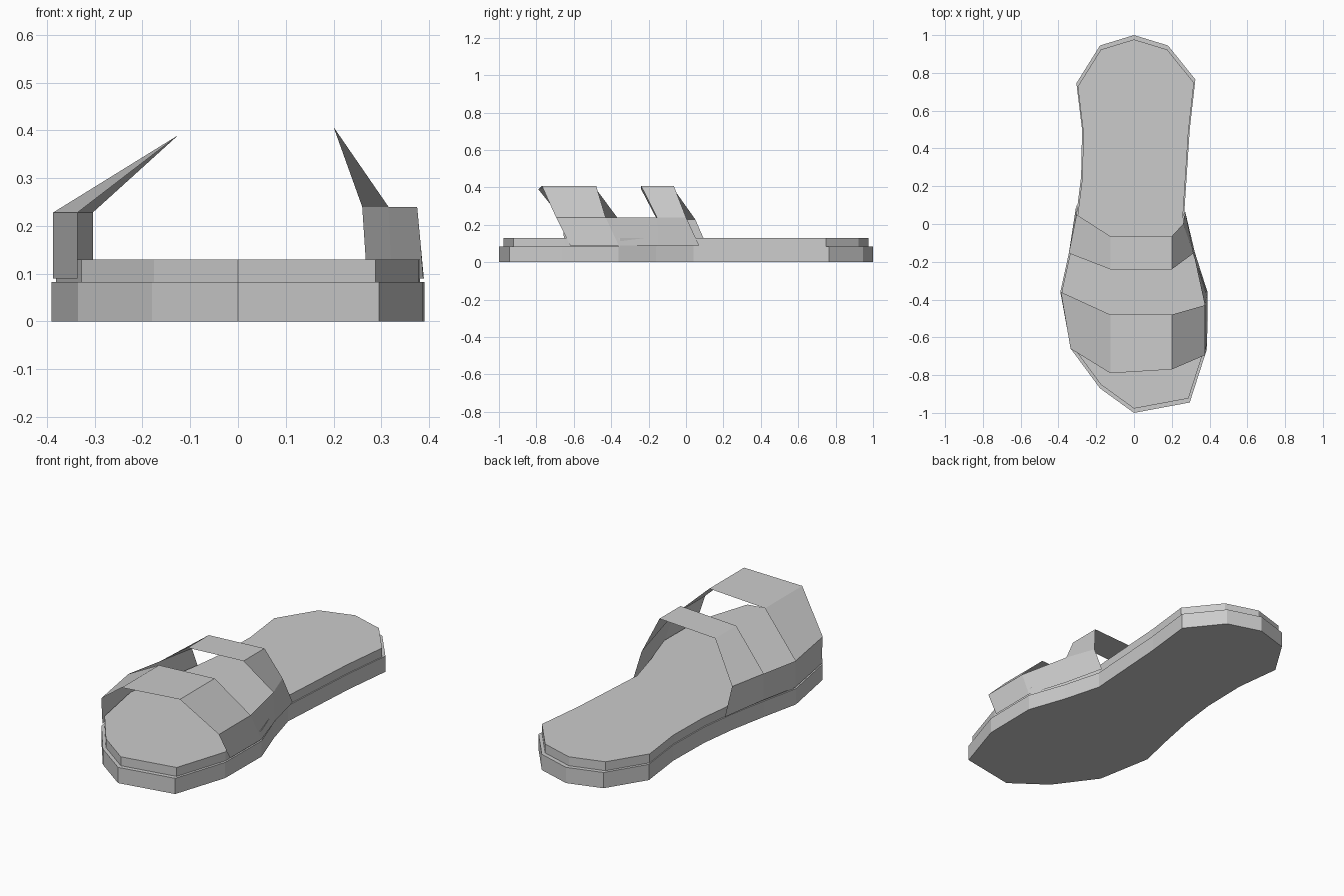
import bpy, bmesh

if "Cube" in bpy.data.objects:
    bpy.data.objects.remove(bpy.data.objects["Cube"])

def make_object(name, bm):
    mesh = bpy.data.meshes.new(name)
    bm.to_mesh(mesh)
    bm.free()
    obj = bpy.data.objects.new(name, mesh)
    bpy.context.collection.objects.link(obj)
    return obj

# Foot-shaped outline, counter-clockwise from the toe
OUTLINE = [(0, -1), (.295, -.945), (.387, -.66), (.39, -.36), (.32, -.16),
           (.265, .04), (.295, .5), (.325, .765), (.18, .945), (0, 1),
           (-.18, .945), (-.305, .745), (-.275, .5), (-.28, .25),
           (-.305, .05), (-.345, -.155), (-.39, -.36), (-.335, -.66), (-.18, -.87)]

def slab(name, scale, z0, z1):
    bm = bmesh.new()
    base = bm.faces.new([bm.verts.new((x * scale, y * scale, z0)) for x, y in OUTLINE])
    top = bmesh.ops.extrude_face_region(bm, geom=[base], use_keep_orig=True)
    moved = [g for g in top["geom"] if isinstance(g, bmesh.types.BMVert)]
    bmesh.ops.translate(bm, verts=moved, vec=(0, 0, z1 - z0))
    bmesh.ops.recalc_face_normals(bm, faces=bm.faces[:])
    return make_object(name, bm)

# Sole and slightly inset footbed
slab("sole", 1.0, 0, .083)
slab("footbed", .977, .083, .13)

# Upper: cross-sections from toe to heel, each running left rim to right rim as (x, y)
HEIGHTS = [.09, .228, .39, .407, .24, .09]
SECTIONS = [
    [(-.336, -.65), (-.336, -.66), (-.125, -.79), (.2, -.77), (.375, -.695), (.387, -.62)],
    [(-.387, -.36), (-.387, -.36), (-.125, -.48), (.2, -.48), (.375, -.43), (.389, -.36)],
    [(-.345, -.155), (-.345, -.155), (-.125, -.24), (.2, -.24), (.315, -.155), (.322, -.15)],
    [(-.304, .11), (-.304, .05), (-.125, -.065), (.2, -.065), (.26, 0), (.27, .07)],
]
bm = bmesh.new()
rows = [[bm.verts.new((x, y, z)) for (x, y), z in zip(sec, HEIGHTS)] for sec in SECTIONS]
for i in range(3):
    # The middle bay keeps only the side walls, leaving two separate straps
    for j in ((0, 4) if i == 1 else range(5)):
        a, b = rows[i], rows[i + 1]
        bm.faces.new((a[j], b[j], b[j + 1], a[j + 1]))
bmesh.ops.recalc_face_normals(bm, faces=bm.faces[:])
bm.faces.ensure_lookup_table()
if bm.faces[2].normal.z < 0:
    bmesh.ops.reverse_faces(bm, faces=bm.faces[:])
make_object("upper_straps", bm)
